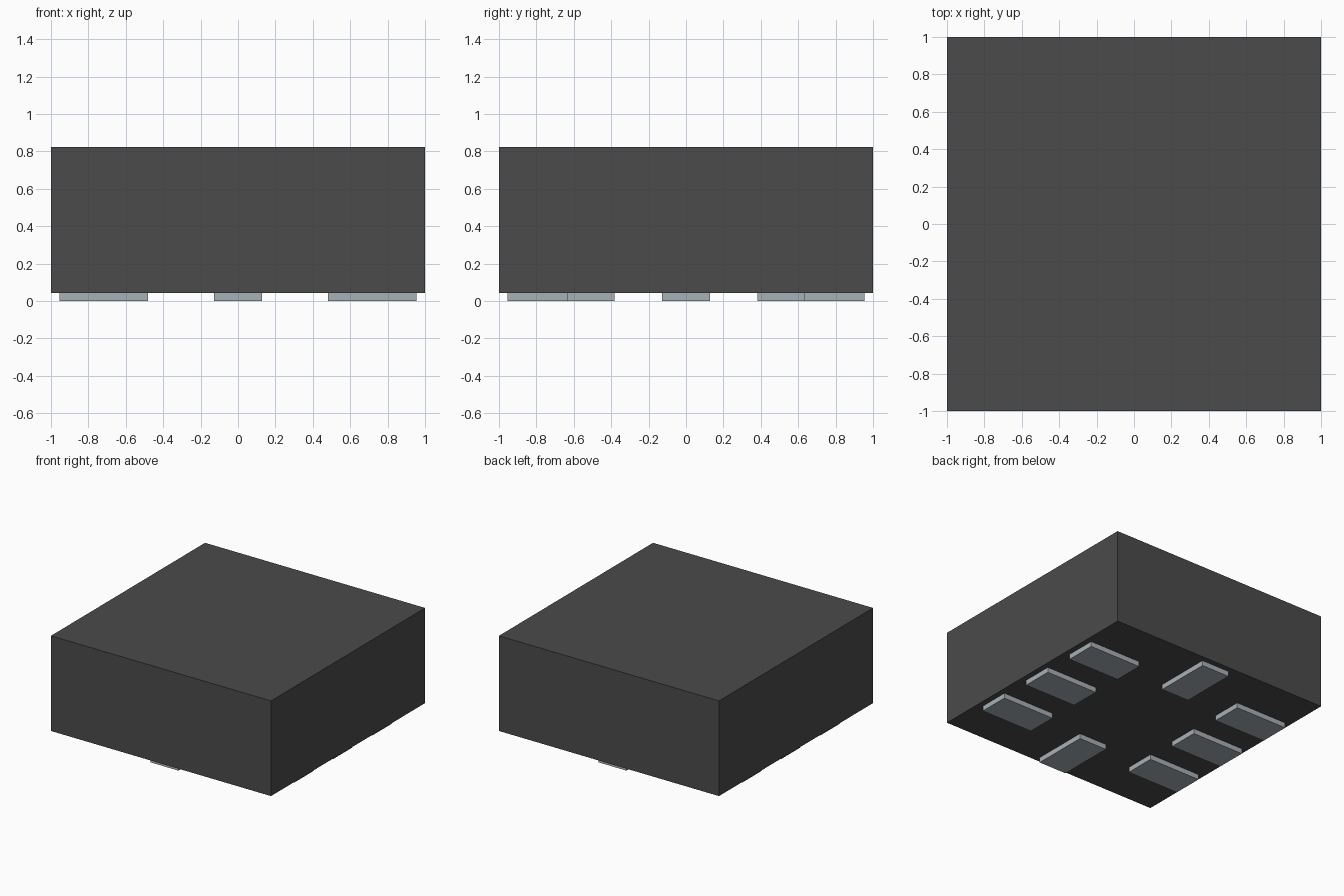
import bpy
import bmesh
from mathutils import Matrix, Vector

default = bpy.data.objects.get("Cube")
if default:
    bpy.data.objects.remove(default, do_unlink=True)


def material(name, color):
    mat = bpy.data.materials.new(name)
    mat.use_nodes = True
    mat.diffuse_color = color
    bsdf = next(n for n in mat.node_tree.nodes if n.type == "BSDF_PRINCIPLED")
    bsdf.inputs["Base Color"].default_value = color
    return mat


def box(name, center, size, mat):
    bm = bmesh.new()
    bmesh.ops.create_cube(bm, size=1, matrix=Matrix.Diagonal((*size, 1)))
    mesh = bpy.data.meshes.new(name)
    bm.to_mesh(mesh)
    bm.free()
    mesh.materials.append(mat)
    obj = bpy.data.objects.new(name, mesh)
    obj.location = Vector(center)
    bpy.context.collection.objects.link(obj)
    return obj


charcoal = material("charcoal", (0.07, 0.07, 0.07, 1))
metal = material("silver_grey", (0.39, 0.44, 0.47, 1))

PAD_H = 0.042
TOP = 0.824
LONG, SHORT = 0.472, 0.254
REACH = 0.718
PITCH = 0.508

# Solid package body
box("body", (0, 0, (TOP + PAD_H) / 2), (2, 2, TOP - PAD_H), charcoal)

# Three contact pads along each side, one at the front and one at the back
for side, sign in (("left", 1), ("right", -1)):
    for place, row in (("front", -1), ("middle", 0), ("back", 1)):
        box(f"{side}_{place}_pad", (sign * REACH, row * PITCH, PAD_H / 2),
            (LONG, SHORT, PAD_H), metal)
for end, sign in (("front", -1), ("back", 1)):
    box(f"{end}_pad", (0, sign * REACH, PAD_H / 2), (SHORT, LONG, PAD_H), metal)
